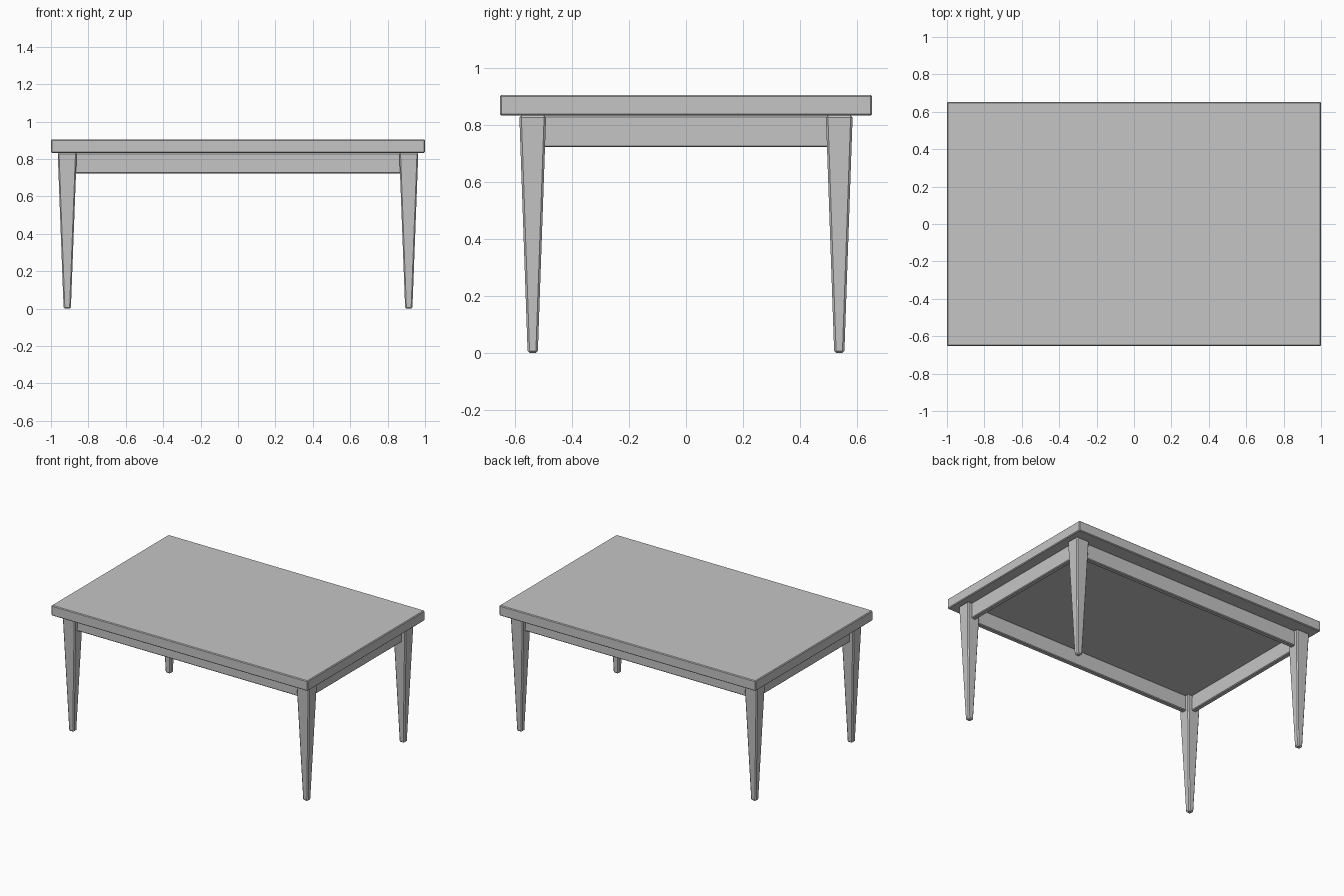
import bpy
import bmesh
from mathutils import Vector

old = bpy.data.objects.get("Cube")
if old:
    bpy.data.objects.remove(old, do_unlink=True)

# One plain grey for the whole table
grey = bpy.data.materials.new("plain grey")
grey.use_nodes = True
colour = (0.56, 0.56, 0.56, 1)
grey.diffuse_color = colour
grey.node_tree.nodes["Principled BSDF"].inputs["Base Color"].default_value = colour


def block(name, location, size, bevel, foot=1.0):
    """Bevelled box; foot scales the bottom end to make a taper."""
    bm = bmesh.new()
    bmesh.ops.create_cube(bm, size=1)
    for v in bm.verts:
        taper = foot if v.co.z < 0 else 1.0
        v.co = Vector((v.co.x * size[0] * taper,
                       v.co.y * size[1] * taper,
                       v.co.z * size[2]))
    bmesh.ops.bevel(bm, geom=bm.edges[:], offset=bevel, segments=1,
                    profile=0.5, affect='EDGES')
    mesh = bpy.data.meshes.new(name)
    bm.to_mesh(mesh)
    bm.free()
    mesh.materials.append(grey)
    obj = bpy.data.objects.new(name, mesh)
    obj.location = location
    bpy.context.collection.objects.link(obj)
    return obj


TOP, UNDER, RAIL = 0.905, 0.833, 0.722
LEG_X, LEG_Y = 0.913, 0.538

# Table top
block("table_top", (0, 0, (TOP + UNDER) / 2), (2, 1.306, TOP - UNDER), 0.005)

# Tapered legs
for side, sx in (("right", -1), ("left", 1)):
    for end, sy in (("front", -1), ("back", 1)):
        block(f"{end}_{side}_leg", (sx * LEG_X, sy * LEG_Y, UNDER / 2),
              (0.102, 0.094, UNDER), 0.007, foot=0.38)

# Rails under the top, running between the leg centres
rail_z, rail_h = (UNDER + RAIL) / 2, UNDER - RAIL
for name, s in (("front", -1), ("back", 1)):
    block(f"{name}_rail", (0, s * LEG_Y, rail_z),
          (2 * LEG_X - 0.06, 0.035, rail_h), 0.005)
for name, s in (("right", -1), ("left", 1)):
    block(f"{name}_rail", (s * LEG_X, 0, rail_z),
          (0.035, 2 * LEG_Y - 0.06, rail_h), 0.005)
